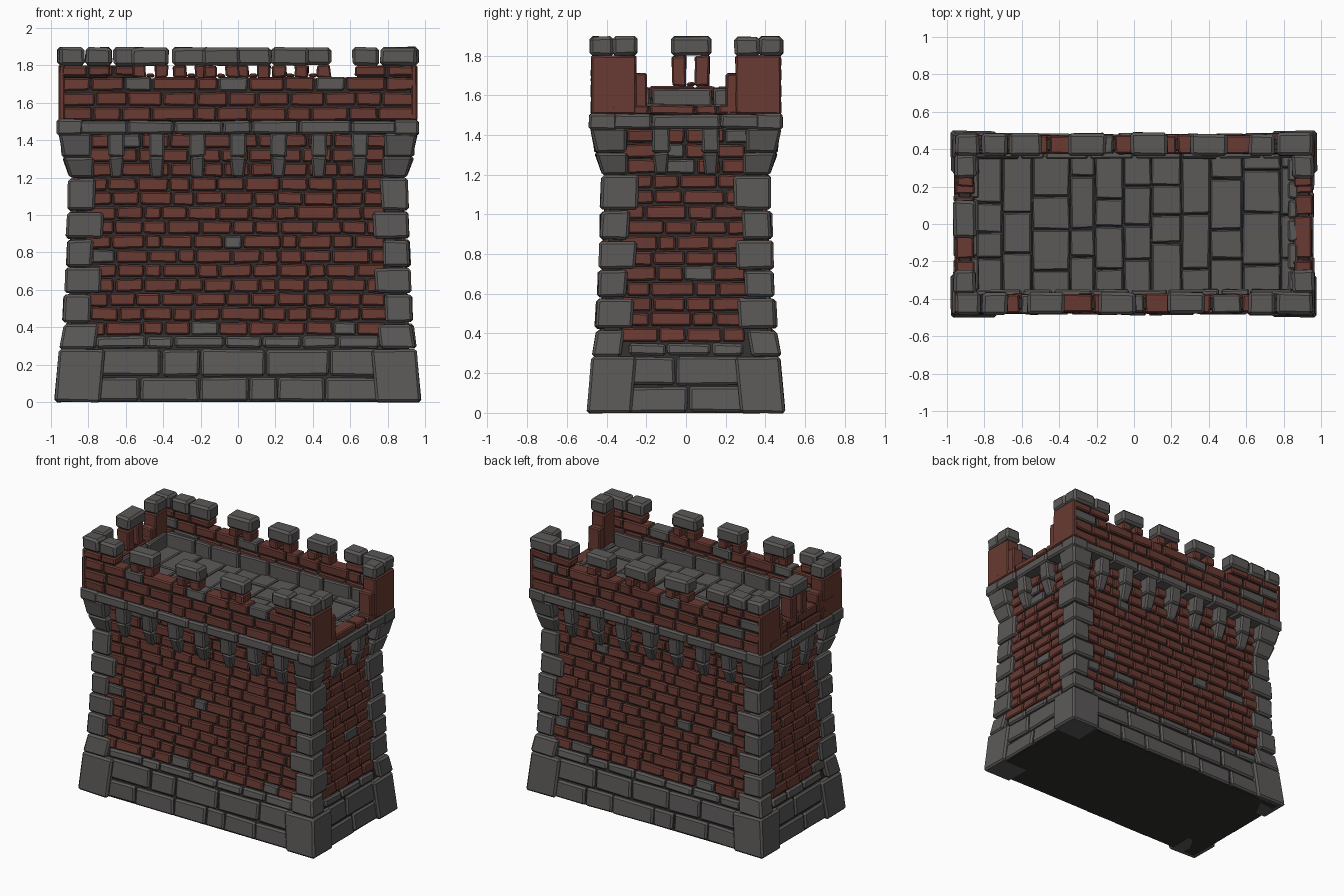
import bpy, bmesh, random
from mathutils import Vector

random.seed(7)
if "Cube" in bpy.data.objects:
    bpy.data.objects.remove(bpy.data.objects["Cube"])


def material(name, rgb):
    m = bpy.data.materials.new(name)
    m.use_nodes = True
    m.diffuse_color = (*rgb, 1)
    bsdf = m.node_tree.nodes["Principled BSDF"]
    bsdf.inputs["Base Color"].default_value = (*rgb, 1)
    bsdf.inputs["Roughness"].default_value = 0.9
    return m


MATS = [material("grey stone", (0.105, 0.1, 0.097)),
        material("red brick", (0.14, 0.042, 0.032)),
        material("dark mortar", (0.03, 0.028, 0.027))]
STONE, BRICK, MORTAR = range(3)

# Tapering wall profile: (height, half depth); half width is EXTRA more
PROFILE = [(0, 0.5), (0.28, 0.475), (0.42, 0.452), (1.2, 0.42), (2, 0.42)]
EXTRA = 0.48
T_X, T_Y = Vector((1, 0, 0)), Vector((0, 1, 0))
FRONT, BACK = (T_X, -T_Y, 0), (T_X, T_Y, 0)
LEFT, RIGHT = (T_Y, T_X, EXTRA), (T_Y, -T_X, EXTRA)
LONG, SHORT = (FRONT, BACK), (LEFT, RIGHT)


def out(z):
    for (za, a), (zb, b) in zip(PROFILE, PROFILE[1:]):
        if z <= zb:
            return a + (b - a) * (z - za) / (zb - za)
    return PROFILE[-1][1]


def hexa(bm, pts, mat, jitter=0.004):
    """Six-sided stone; pts are the lower four corners, then the upper four."""
    vs = [bm.verts.new(Vector(p) + Vector([random.uniform(-jitter, jitter) for _ in range(3)]))
          for p in pts]
    for quad in ((3, 2, 1, 0), (4, 5, 6, 7), (0, 1, 5, 4), (1, 2, 6, 5), (2, 3, 7, 6), (3, 0, 4, 7)):
        bm.faces.new([vs[i] for i in quad]).material_index = mat


def block(bm, side, u0, u1, z0, z1, d0, d1, mat, jitter=0.004, d_low=None, pinch=0):
    """Stone on one wall: u runs along it, d is measured outward from the profile."""
    t, n, extra = side
    pts = []
    for z, d, p in ((z0, d1 if d_low is None else d_low, pinch), (z1, d1, 0)):
        for u, dd in ((u0 + p, d0), (u1 - p, d0), (u1 - p, d), (u0 + p, d)):
            pts.append(t * u + n * (out(z) + extra + dd) + Vector((0, 0, z)))
    hexa(bm, pts, mat, jitter)


def course(bm, side, ua, ub, z0, z1, d0, d1, length, mat=BRICK, grey=0.0, gap=0.005):
    """One row of stones of varied length."""
    n = max(1, round((ub - ua) / length))
    step = (ub - ua) / n
    cuts = [ua] + [ua + step * (i + random.uniform(-0.25, 0.25)) for i in range(1, n)] + [ub]
    for a, b in zip(cuts, cuts[1:]):
        m = STONE if random.random() < grey else mat
        bulge = random.uniform(-0.004, 0.004)
        block(bm, side, a + gap, b - gap, z0 + gap, z1 - gap, d0, d1 + bulge, m)


def corner(bm, sx, sy, z0, z1, wx, wy, d_low=0.0, d_top=0.0):
    """Stone wrapping one of the four corners."""
    pts = []
    for z, d in ((z0, d_low), (z1, d_top)):
        y1 = out(z) + d
        x1 = y1 + EXTRA
        x0, y0 = out(z) + EXTRA - wx, out(z) - wy
        pts += [(sx * x, sy * y, z) for x, y in ((x0, y0), (x1, y0), (x1, y1), (x0, y1))]
    hexa(bm, pts, STONE)


def finish(bm, name, bevel=0.009):
    bmesh.ops.recalc_face_normals(bm, faces=bm.faces)
    me = bpy.data.meshes.new(name)
    bm.to_mesh(me)
    bm.free()
    ob = bpy.data.objects.new(name, me)
    bpy.context.scene.collection.objects.link(ob)
    for m in MATS:
        me.materials.append(m)
    if bevel:
        mod = ob.modifiers.new("chipped edges", "BEVEL")
        mod.width = bevel
        mod.segments = 1
        mod.limit_method = "ANGLE"
    return ob


CORNERS = [(sx, sy) for sx in (-1, 1) for sy in (-1, 1)]

# Solid mortar core, stacked along the taper, with the floor bed on top
bm = bmesh.new()
for z0, z1 in ((0, 0.28), (0.28, 0.42), (0.42, 1.2), (1.2, 1.51)):
    pts = []
    for z in (z0, z1):
        y = out(z) - 0.04
        x = y + EXTRA
        pts += [(-x, -y, z), (x, -y, z), (x, y, z), (-x, y, z)]
    hexa(bm, pts, MORTAR, 0)
finish(bm, "wall_core", 0)

# Large stones around the foot
bm = bmesh.new()
for side in LONG + SHORT:
    w = 0.76 if side in LONG else 0.29
    for z0, z1, length in ((0, 0.135, 0.27), (0.135, 0.285, 0.29), (0.285, 0.355, 0.22)):
        course(bm, side, -w, w, z0, z1, -0.1, -0.02, length, STONE)
finish(bm, "foot_stones", 0.012)

# Brick faces
bm = bmesh.new()
ROWS, LOW, HIGH = 14, 0.355, 1.435
rise = (HIGH - LOW) / ROWS
for side in LONG + SHORT:
    w = 0.82 if side in LONG else 0.33
    for i in range(ROWS):
        shift = 0.03 * (i % 2)
        z = LOW + i * rise
        course(bm, side, -w + shift, w - 0.03 + shift, z, z + rise, -0.08, -0.02, 0.15, BRICK, 0.05)
finish(bm, "wall_bricks", 0.008)

# Corner posts: heavy foot, alternating blocks, flared head
bm = bmesh.new()
LEVELS = [0.28, 0.42, 0.58, 0.72, 0.87, 1.02, 1.2]
for sx, sy in CORNERS:
    corner(bm, sx, sy, 0, 0.28, 0.245, 0.225)
    for i, (z0, z1) in enumerate(zip(LEVELS, LEVELS[1:])):
        long_x = i % 2 == 0
        proud = random.uniform(-0.004, 0.008)
        corner(bm, sx, sy, z0 + 0.004, z1 - 0.004, 0.19 if long_x else 0.14,
               0.145 if long_x else 0.185, proud, proud)
    corner(bm, sx, sy, 1.2, 1.31, 0.13, 0.13, 0, 0.035)
    corner(bm, sx, sy, 1.31, 1.435, 0.12, 0.12, 0.035, 0.06)
finish(bm, "corner_posts", 0.013)

# Brackets under the ledge
bm = bmesh.new()
for side, spots in [(s, [0.217 * i for i in range(-3, 4)]) for s in LONG] + \
                   [(s, (-0.125, 0.125)) for s in SHORT]:
    for u in spots:
        block(bm, side, u - 0.044, u + 0.044, 1.31, 1.44, -0.06, 0.052, STONE, d_low=0.04)
        block(bm, side, u - 0.042, u + 0.042, 1.2, 1.31, -0.06, 0.04, STONE, d_low=0.0, pinch=0.01)
finish(bm, "ledge_brackets", 0.011)

# Projecting ledge
bm = bmesh.new()
for side in LONG + SHORT:
    w = 0.85 if side in LONG else 0.37
    course(bm, side, -w, w, 1.43, 1.505, -0.12, 0.065, 0.24, STONE, gap=0.002)
for sx, sy in CORNERS:
    corner(bm, sx, sy, 1.425, 1.51, 0.07, 0.07, 0.068, 0.068)
finish(bm, "ledge", 0.012)

# Parapet: long walls, short walls, merlon legs and capstones
IN, OUT = -0.045, 0.055
TALL = 1.8
walls, caps = bmesh.new(), bmesh.new()


def solid(side, a, b, z0, z1):
    block(walls, side, a, b, z0, z1, IN + 0.015, OUT - 0.015, MORTAR, 0)


def cap(side, a, b, length):
    course(caps, side, a, b, TALL - 0.005, 1.9, IN - 0.01, OUT + 0.01, length, STONE, gap=0.004)


def merlon(side, u, z):
    for a, b in ((u - 0.095, u - 0.022), (u + 0.022, u + 0.095)):
        block(walls, side, a, b, z, TALL, IN, OUT, BRICK, 0.006)
    block(walls, side, u - 0.022, u + 0.022, z, z + 0.02, IN + 0.02, OUT - 0.02, BRICK)
    cap(side, u - 0.105, u + 0.105, 0.2)


PLAN = ((FRONT, ((-0.95, -0.68), (0.62, 0.95)), (-0.47, -0.09, 0.28)),
        (BACK, ((-0.95, -0.5), (0.62, 0.95)), (-0.25, 0.08, 0.4)))
for side, spans, merlons in PLAN:
    solid(side, -0.93, 0.93, 1.5, 1.73)
    for z0, grey in ((1.5, 0), (1.58, 0.04), (1.66, 0.4)):
        course(walls, side, -0.945, 0.945, z0, z0 + 0.08, IN, OUT, 0.17, BRICK, grey)
    for a, b in spans:
        solid(side, a + 0.015, b - 0.015, 1.73, TALL)
        course(walls, side, a, b, 1.74, TALL, IN, OUT, 0.14)
        cap(side, a - 0.01, b + 0.01, 0.15)
    for u in merlons:
        merlon(side, u, 1.735)

for side, top in ((RIGHT, 1.65), (LEFT, 1.555)):
    solid(side, -0.38, 0.38, 1.5, top - 0.01)
    for i in range(2 if side is RIGHT else 1):
        z = 1.5 + 0.075 * i
        course(walls, side, -0.38, 0.38, z, min(z + 0.075, top), IN, OUT, 0.17)
    for s in (-1, 1):
        a, b = sorted((s * 0.25, s * 0.4))
        block(walls, side, a, b, 1.5, TALL, IN, OUT, BRICK)
        a, b = sorted((s * 0.2, s * 0.26))
        block(walls, side, a, b, 1.5, 1.71, IN, OUT - 0.005, BRICK)
        a, b = sorted((s * 0.24, s * 0.375))
        cap(side, a, b, 0.2)
        # Plain rendered end of the corner
        a, b = sorted((s * 0.25, s * 0.478))
        block(walls, side, a, b, 1.505, TALL, OUT - 0.03, OUT + 0.004, BRICK, 0.002)
merlon(RIGHT, 0.025, 1.645)
finish(walls, "parapet_bricks", 0.008)
finish(caps, "capstones", 0.016)

# Stone kerb inside the parapet
bm = bmesh.new()
for side in LONG + (RIGHT,):
    w = 0.85 if side in LONG else 0.36
    course(bm, side, -w, w, 1.51, 1.64, IN - 0.025, IN + 0.02, 0.22, STONE)
course(bm, LEFT, -0.36, 0.36, 1.5, 1.56, IN - 0.03, IN + 0.02, 0.13, STONE)
finish(bm, "inner_kerb")

# Irregular floor slabs laid in columns
bm = bmesh.new()
x = -0.86
while x < 0.82:
    w = min(random.uniform(0.12, 0.21), 0.86 - x)
    y = -0.385
    while y < 0.36:
        h = min(random.uniform(0.13, 0.3), 0.385 - y)
        if 0.385 - y - h < 0.08:
            h = 0.385 - y
        z = 1.535 + random.uniform(-0.006, 0.006)
        a, b, c, d = x + 0.003, x + w - 0.003, y + 0.003, y + h - 0.003
        hexa(bm, [(px, py, pz) for pz in (1.49, z) for px, py in ((a, c), (b, c), (b, d), (a, d))], STONE)
        y += h
    x += w
finish(bm, "floor_slabs", 0.007)
